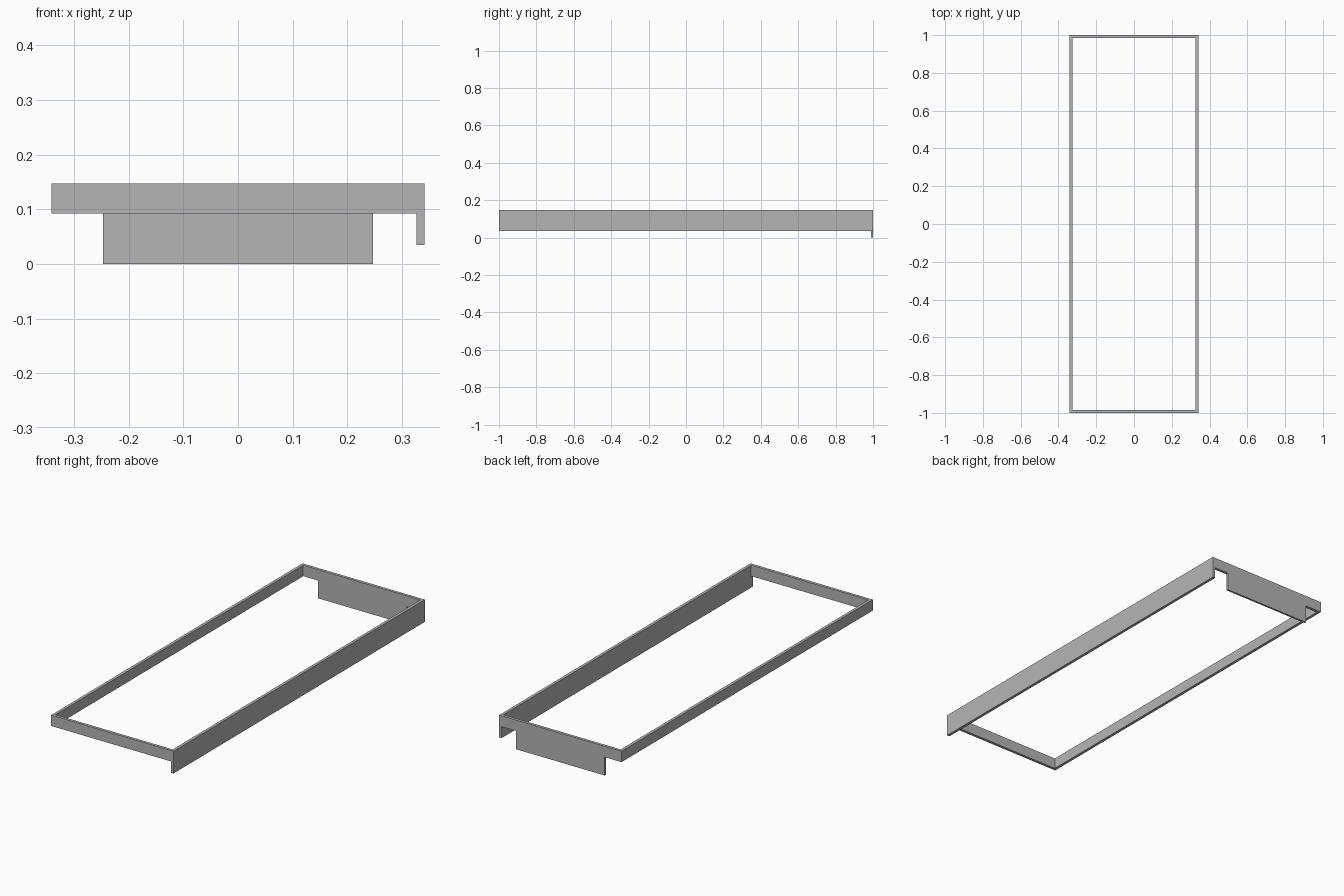
import bpy
import bmesh
from mathutils import Vector

cube = bpy.data.objects.get("Cube")
if cube:
    bpy.data.objects.remove(cube, do_unlink=True)

HALF_X, HALF_Y = 0.341, 1.0
WALL = 0.0145
RIM_LOW, RIM_TOP = 0.092, 0.147

grey = bpy.data.materials.new("plain_grey")
grey.use_nodes = True
colour = (0.46, 0.46, 0.46, 1.0)
grey.diffuse_color = colour
grey.node_tree.nodes["Principled BSDF"].inputs["Base Color"].default_value = colour


def add_object(name, bm):
    bmesh.ops.recalc_face_normals(bm, faces=bm.faces)
    mesh = bpy.data.meshes.new(name)
    bm.to_mesh(mesh)
    bm.free()
    mesh.materials.append(grey)
    obj = bpy.data.objects.new(name, mesh)
    bpy.context.collection.objects.link(obj)
    return obj


def add_box(name, low, high):
    low, high = Vector(low), Vector(high)
    bm = bmesh.new()
    bmesh.ops.create_cube(bm, size=1)
    bmesh.ops.scale(bm, vec=high - low, verts=bm.verts)
    bmesh.ops.translate(bm, vec=(low + high) / 2, verts=bm.verts)
    return add_object(name, bm)


# Rectangular rim: a mitred ring raised to its full height
bm = bmesh.new()
corners = [(-1, -1), (1, -1), (1, 1), (-1, 1)]
outer = [bm.verts.new((sx * HALF_X, sy * HALF_Y, RIM_LOW)) for sx, sy in corners]
inner = [bm.verts.new((sx * (HALF_X - WALL), sy * (HALF_Y - WALL), RIM_LOW))
         for sx, sy in corners]
ring = []
for i in range(4):
    j = (i + 1) % 4
    ring.append(bm.faces.new((outer[i], outer[j], inner[j], inner[i])))
raised = bmesh.ops.extrude_face_region(bm, geom=ring, use_keep_orig=True)["geom"]
bmesh.ops.translate(bm, vec=(0, 0, RIM_TOP - RIM_LOW),
                    verts=[v for v in raised if isinstance(v, bmesh.types.BMVert)])
add_object("rim_frame", bm)

# Long skirt under the left rail
add_box("left_skirt", (HALF_X - WALL, -HALF_Y, 0.035), (HALF_X, HALF_Y, RIM_LOW))

# Thin plate hanging from the back rail
add_box("back_plate", (-0.247, HALF_Y - 0.01, 0), (0.247, HALF_Y, RIM_LOW))
